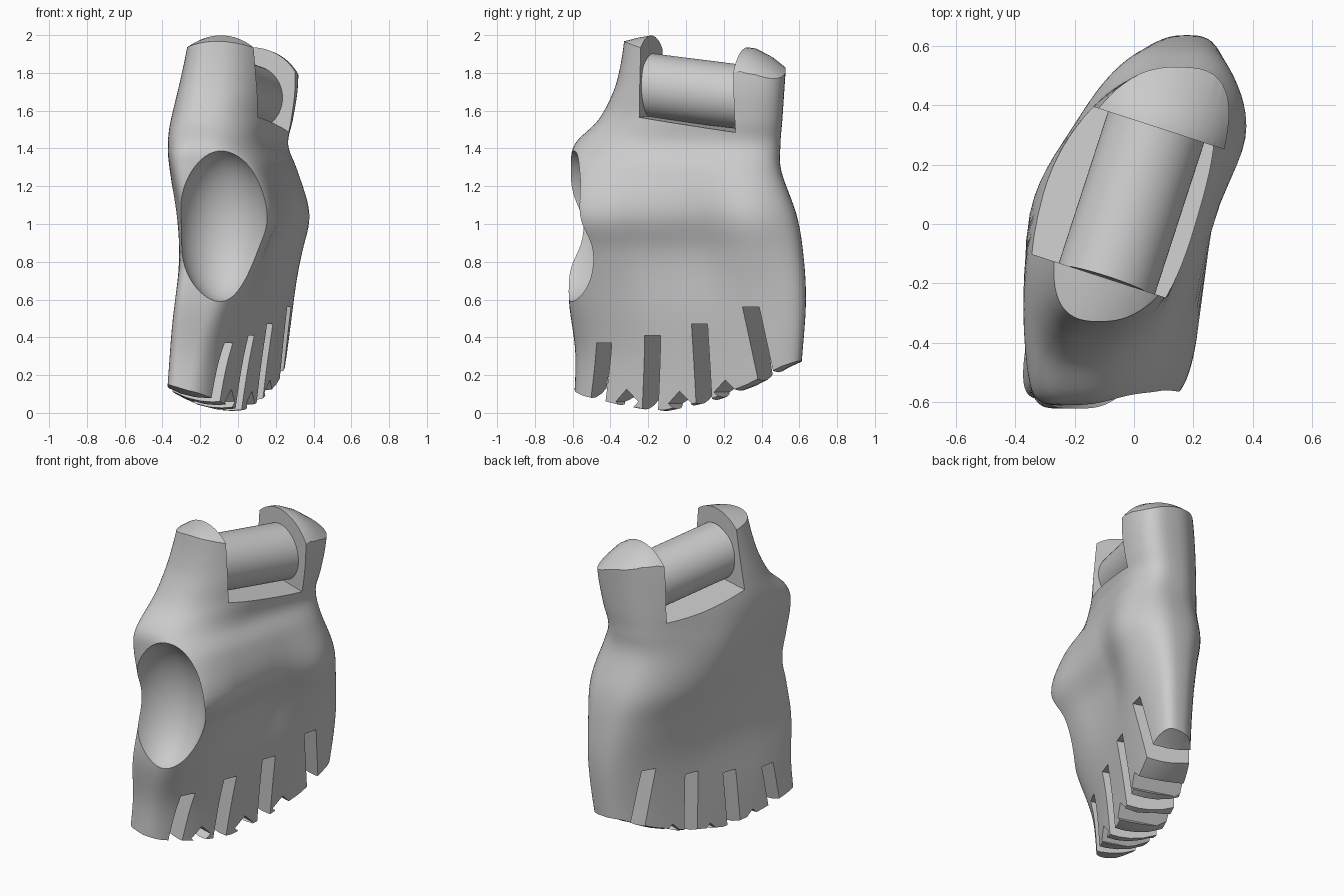
import bpy, bmesh, math
from mathutils import Vector, Matrix

cube = bpy.data.objects.get("Cube")
if cube:
    bpy.data.objects.remove(cube, do_unlink=True)

grey = bpy.data.materials.new("plain grey")
grey.use_nodes = True
tone = (0.6, 0.6, 0.6, 1)
grey.diffuse_color = tone
grey.node_tree.nodes["Principled BSDF"].inputs["Base Color"].default_value = tone

# u runs through the thickness of the hand, v along its width
TURN = Matrix.Rotation(math.radians(-18), 4, 'Z')


def make(name, bm, turned=True):
    if turned:
        bm.transform(TURN)
    bmesh.ops.recalc_face_normals(bm, faces=bm.faces)
    mesh = bpy.data.meshes.new(name)
    bm.to_mesh(mesh)
    bm.free()
    mesh.materials.append(grey)
    ob = bpy.data.objects.new(name, mesh)
    bpy.context.collection.objects.link(ob)
    return ob


def loft(rings):
    bm = bmesh.new()
    rows = [[bm.verts.new(p) for p in ring] for ring in rings]
    n = len(rows[0])
    for a, b in zip(rows, rows[1:]):
        for i in range(n):
            j = (i + 1) % n
            bm.faces.new((a[i], a[j], b[j], b[i]))
    bm.faces.new(rows[0])
    bm.faces.new(rows[-1])
    return bm


def cylinder(radius, length, matrix, segments=48):
    bm = bmesh.new()
    bmesh.ops.create_cone(bm, cap_ends=True, segments=segments, radius1=radius,
                          radius2=radius, depth=length, matrix=matrix)
    return bm


def combine(target, tool, operation='DIFFERENCE'):
    tool.hide_render = True
    mod = target.modifiers.new("cut", 'BOOLEAN')
    mod.object, mod.operation, mod.solver = tool, operation, 'EXACT'
    bpy.context.view_layer.objects.active = target
    bpy.ops.object.modifier_apply(modifier=mod.name)
    bpy.data.objects.remove(tool, do_unlink=True)


# Palm sections: z, front y, back y, centre x, lean, half thickness, front squareness
levels = [
    (-0.05, -.60, .58, -.085, .37, .15, 3.5),
    (0.30, -.585, .615, -.06, .37, .175, 3.5),
    (0.60, -.62, .635, -.025, .32, .205, 5),
    (0.85, -.61, .62, .0, .26, .245, 6),
    (1.05, -.605, .585, .015, .21, .285, 8),
    (1.28, -.61, .505, -.015, .25, .27, 6),
    (1.42, -.59, .50, -.045, .29, .245, 3.2),
    (1.55, -.465, .51, -.04, .32, .25, 2.6),
    (1.70, -.385, .52, -.025, .33, .25, 2.6),
    (1.85, -.345, .53, -.015, .33, .24, 2.6),
    (2.03, -.32, .54, -.005, .33, .225, 2.5),
]


def spline(a, b, c, d, t):
    return b + t / 2 * (c - a + t * (2*a - 5*b + 4*c - d + t * (3*(b - c) + d - a)))


def bump(y, z, y0, z0, wide, tall):
    return math.exp(-((y - y0) / wide) ** 2 - ((z - z0) / tall) ** 2)


def section(z, front, back, cx, lean, half, square):
    ring = []
    for i in range(80):
        a = math.tau * i / 80
        c, s = math.cos(a), math.sin(a)
        e = 2 / (square if c < 0 else 2.8)
        along = math.copysign(abs(c) ** e, c)
        across = math.copysign(abs(s) ** e, s)
        y = (front + back) / 2 + along * (back - front) / 2
        x = cx + lean * y + half * across
        if s > 0:  # hollow of the palm and the heel bulge behind it
            x += across * (.045 * bump(y, z, .3, 1, .2, .3) - .07 * bump(y, z, -.02, .88, .27, .27))
        else:  # rounded back of the hand, slimmer at the thumb, fuller at the rear post
            x += across * (.075 * bump(y, z, .08, 1.3, .3, .35) + .03 * bump(y, z, .35, 1.8, .2, .3)
                           - .07 * bump(y, z, -.6, 1, .25, .75))
        ring.append((x, y, z))
    return ring


rings = []
for k in range(len(levels) - 1):
    four = [levels[min(max(k + o, 0), len(levels) - 1)] for o in (-1, 0, 1, 2)]
    for step in range(6):
        rings.append(section(*(spline(*p, step / 6) for p in zip(*four))))
rings.append(section(*levels[-1]))
palm = make("palm", loft(rings), False)

# Rounded tops of the hinge posts and the sloping line of the finger ends
envelope = []
for v, drop, low in ((-.8, .25, .16), (-.55, .11, .085), (-.38, .06, .045), (-.27, .02, .025),
                     (-.2, 0, .015), (-.1, 0, .01), (.15, 0, .06), (.37, 0, .14),
                     (.45, .03, .18), (.56, .10, .24), (.85, .30, .36)):
    axis_z = 1.71 - .12 * v - drop
    outline = [(-.7, 1.45), (-.33, axis_z - .08)]
    for i in range(25):
        a = math.pi * (1 - i / 24)
        outline.append((-.03 + .28 * math.cos(a), axis_z + .265 * math.sin(a)))
    outline += [(.27, axis_z - .08), (.7, 1.45)]
    outline += [(u, low + 1.1 * u * u) for u in (.5, .25, .15, .07, 0, -.07, -.15, -.25, -.5)]
    envelope.append([(u, v, z) for u, z in outline])
bm = loft(envelope)
bmesh.ops.triangulate(bm, faces=bm.faces)
combine(palm, make("envelope_helper", bm), 'INTERSECT')

# Thumb socket scooped out of the front
bm = bmesh.new()
bmesh.ops.create_uvsphere(bm, u_segments=64, v_segments=40, radius=1)
bm.transform(Matrix.Translation((-.075, -.66, .99)) @ Matrix.Diagonal((.25, .27, .41, 1)))
combine(palm, make("socket_cutter", bm, False))

# Gap between the two hinge posts, with a sloping floor
bm = bmesh.new()
bmesh.ops.create_cube(bm, size=1, matrix=Matrix.Translation((0, .065, 2.03))
                      @ Matrix.Diagonal((1.4, .535, 1, 1)))
for vert in bm.verts:
    if vert.co.z < 1.8:
        vert.co.z = 1.54 - .15 * vert.co.y - .03 * vert.co.x
combine(palm, make("gap_cutter", bm))

# Slots fanning out between the fingers
for v, top, spread in ((-.427, .37, -.06), (-.146, .41, -.03), (.12, .47, .005), (.41, .56, .06)):
    bm = bmesh.new()
    bmesh.ops.create_cube(bm, size=1, matrix=Matrix.Translation((0, v, top - .4))
                          @ Matrix.Diagonal((1.6, .09, .8, 1)))
    for vert in bm.verts:
        vert.co.y += spread * (top - vert.co.z) / .35
    combine(palm, make("slot_cutter", bm))

# Shallow V notches in the ends of the middle fingers
for v, z in ((-.31, .06), (-.01, .05), (.25, .11)):
    turn = Matrix.Translation((0, v, z)) @ Matrix.Rotation(math.pi / 2, 4, 'Y')
    combine(palm, make("notch_cutter", cylinder(.065, 1.4, turn, 4)))

# Hinge pin between the posts
tilt = Vector((0, 1, -.12)).to_track_quat('Z', 'Y').to_matrix().to_4x4()
pin = make("hinge_pin", cylinder(.17, .57, Matrix.Translation((-.03, .068, 1.70)) @ tilt, 64))

for ob in (palm, pin):
    bpy.ops.object.select_all(action='DESELECT')
    ob.select_set(True)
    bpy.context.view_layer.objects.active = ob
    bpy.ops.object.shade_smooth_by_angle(angle=math.radians(32))
